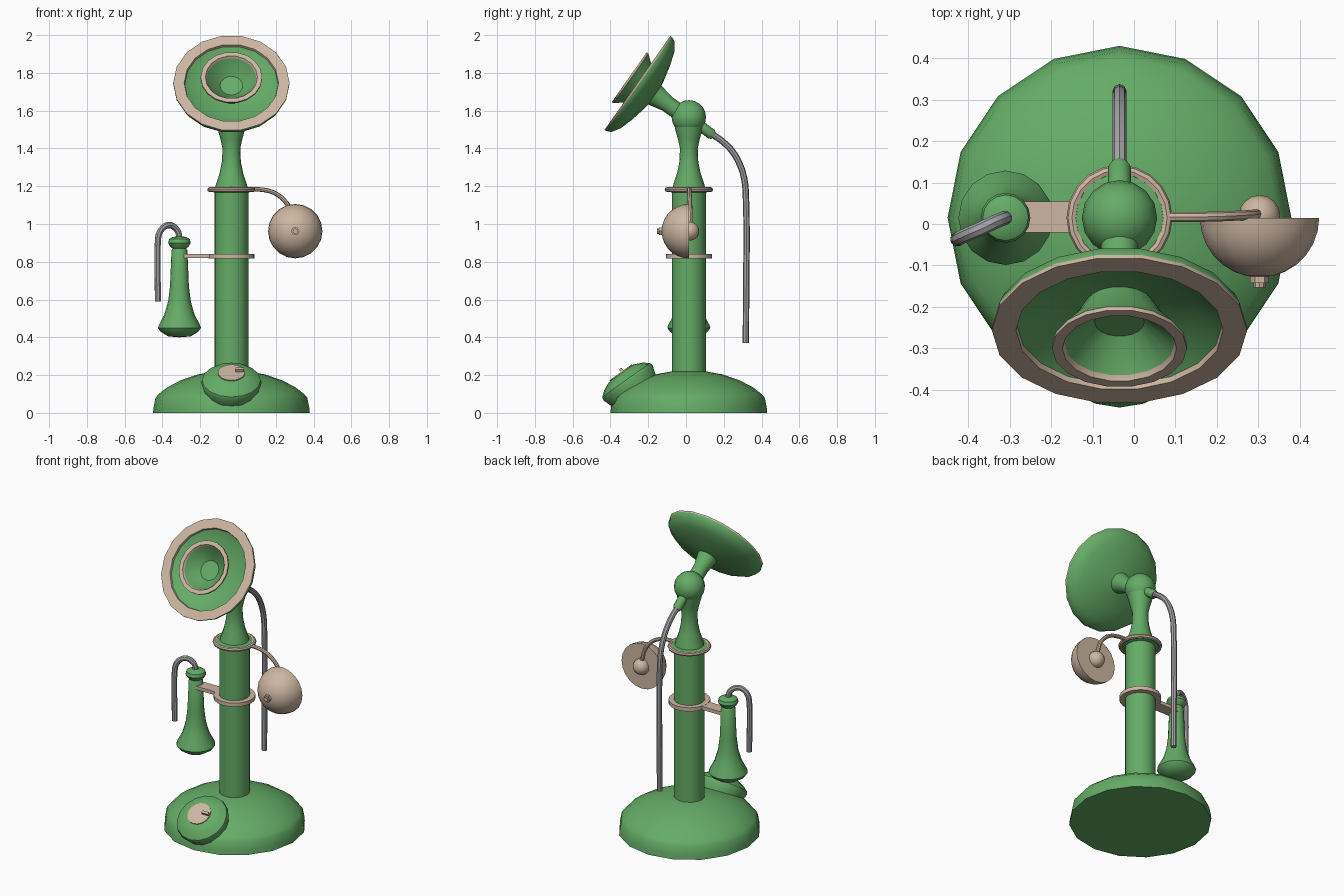
import bpy, bmesh, math
from mathutils import Vector

cube = bpy.data.objects.get("Cube")
if cube:
    bpy.data.objects.remove(cube, do_unlink=True)


def material(name, rgb):
    m = bpy.data.materials.new(name)
    m.use_nodes = True
    col = (*rgb, 1.0)
    m.diffuse_color = col
    bsdf = next(n for n in m.node_tree.nodes if n.type == 'BSDF_PRINCIPLED')
    bsdf.inputs["Base Color"].default_value = col
    return m


green = material("green_enamel", (0.13, 0.41, 0.135))
tan = material("tan_metal", (0.61, 0.47, 0.36))
grey = material("grey_cord", (0.37, 0.36, 0.38))

CX, CY = -0.035, 0.015  # axis of the stand


def finish(obj, mats):
    for m in mats:
        obj.data.materials.append(m)
    bpy.ops.object.select_all(action='DESELECT')
    obj.select_set(True)
    bpy.context.view_layer.objects.active = obj
    bpy.ops.object.shade_smooth_by_angle(angle=math.radians(35))
    return obj


def lathe(name, profile, origin, mats, axis=(0, 0, 1), sides=16, closed=False, trim=()):
    """Spin (radius, height) points about an axis; trim lists bands in the second colour."""
    bm = bmesh.new()
    rot = Vector((0, 0, 1)).rotation_difference(Vector(axis).normalized())
    rings = []
    for r, h in profile:
        n = sides if r > 0 else 1
        rings.append([bm.verts.new(Vector(origin) + rot @ Vector(
            (r * math.cos(math.tau * i / sides), r * math.sin(math.tau * i / sides), h)))
            for i in range(n)])
    pairs = list(zip(rings, rings[1:]))
    if closed:
        pairs.append((rings[-1], rings[0]))
    else:
        for ring in (rings[0], rings[-1]):
            if len(ring) > 1:
                bm.faces.new(ring)
    for band, (a, b) in enumerate(pairs):
        for i in range(sides):
            j = (i + 1) % sides
            corners = [a[i % len(a)], a[j % len(a)], b[j % len(b)], b[i % len(b)]]
            face = bm.faces.new(list(dict.fromkeys(corners)))
            face.material_index = int(band in trim)
    bmesh.ops.recalc_face_normals(bm, faces=bm.faces[:])
    mesh = bpy.data.meshes.new(name)
    bm.to_mesh(mesh)
    bm.free()
    obj = bpy.data.objects.new(name, mesh)
    bpy.context.collection.objects.link(obj)
    return finish(obj, mats)


def tube(name, points, radius, mat):
    """Round tube along a smooth path."""
    cu = bpy.data.curves.new(name, 'CURVE')
    cu.dimensions = '3D'
    cu.bevel_depth = radius
    cu.bevel_resolution = 2
    cu.resolution_u = 5
    cu.use_fill_caps = True
    sp = cu.splines.new('BEZIER')
    sp.bezier_points.add(len(points) - 1)
    for bp, p in zip(sp.bezier_points, points):
        bp.co = p
        bp.handle_left_type = bp.handle_right_type = 'AUTO'
    obj = bpy.data.objects.new(name, cu)
    bpy.context.collection.objects.link(obj)
    bpy.ops.object.select_all(action='DESELECT')
    obj.select_set(True)
    bpy.context.view_layer.objects.active = obj
    bpy.ops.object.convert(target='MESH')
    return finish(bpy.context.object, [mat])


def box(name, center, size, mat, tilt=0):
    bpy.ops.mesh.primitive_cube_add(size=1, location=center, rotation=(tilt, 0, 0))
    obj = bpy.context.object
    obj.name = name
    obj.scale = size
    return finish(obj, [mat])


def ball(name, center, radius, mat):
    bpy.ops.mesh.primitive_uv_sphere_add(segments=16, ring_count=10, radius=radius, location=center)
    bpy.context.object.name = name
    return finish(bpy.context.object, [mat])


# Stand: domed base, column, waisted neck and pivot ball
lathe("base", [(0.415, 0), (0.412, 0.03), (0.402, 0.08), (0.385, 0.10), (0.34, 0.135),
               (0.27, 0.172), (0.18, 0.203), (0.09, 0.22)], (CX, CY, 0), [green])
lathe("column", [(0.09, 0.2), (0.09, 1.18)], (CX, CY, 0), [green])
lathe("column_collar", [(0.085, 1.165), (0.108, 1.172), (0.108, 1.19), (0.085, 1.195)],
      (CX, CY, 0), [green])
lathe("neck", [(0.088, 1.18), (0.082, 1.21), (0.062, 1.27), (0.05, 1.33), (0.047, 1.4),
               (0.058, 1.45), (0.072, 1.5), (0.08, 1.54)], (CX, CY, 0), [green])
ball("pivot_ball", (CX, CY, 1.565), 0.091, green)

# Tan clamps around the column
bpy.ops.mesh.primitive_torus_add(major_segments=20, minor_segments=8, major_radius=0.115,
                                 minor_radius=0.013, location=(CX, CY, 1.182))
bpy.context.object.name = "bell_clamp"
finish(bpy.context.object, [tan])
lathe("receiver_clamp", [(0.122, 0.818), (0.122, 0.842), (0.088, 0.842), (0.088, 0.818)],
      (CX, CY, 0), [tan], sides=20, closed=True)
box("receiver_bracket", (-0.225, 0.017, 0.83), (0.17, 0.075, 0.022), tan)

# Tilted mouthpiece: stem, dished back, tan rims and inner horn
lathe("mouthpiece", [(0, -0.30), (0.045, -0.30), (0.045, -0.19), (0.062, -0.112), (0.1, -0.106),
                     (0.18, -0.088), (0.25, -0.066), (0.297, -0.036), (0.308, -0.01),
                     (0.308, 0), (0.25, 0), (0.247, -0.014), (0.19, -0.05), (0.085, -0.07),
                     (0.116, -0.014), (0.163, 0.042), (0.163, 0.053), (0.138, 0.053),
                     (0.132, 0.04), (0.06, -0.025), (0, -0.025)],
      (CX, -0.257, 1.747), [green, tan], axis=(0, -0.819, 0.574), sides=18,
      trim=(8, 9, 10, 15, 16, 17))

# Receiver hanging from the bracket
lathe("receiver", [(0, 0.4), (0.06, 0.405), (0.1, 0.43), (0.114, 0.45), (0.108, 0.467),
                   (0.08, 0.52), (0.06, 0.59), (0.05, 0.67), (0.042, 0.86), (0.036, 0.87),
                   (0.05, 0.882), (0.06, 0.9), (0.055, 0.92), (0.035, 0.932), (0, 0.934)],
      (-0.31, 0.015, 0), [green])
tube("receiver_cord", [(-0.31, 0.015, 0.92), (-0.318, 0.012, 0.96), (-0.342, 0.002, 0.987),
                       (-0.367, -0.01, 0.994), (-0.395, -0.022, 0.982), (-0.417, -0.032, 0.95),
                       (-0.424, -0.036, 0.91), (-0.424, -0.036, 0.59)], 0.017, grey)

# Line cord leaving the back of the pivot
lathe("cord_socket", [(0.028, 0.06), (0.028, 0.15), (0.02, 0.165)],
      (CX, CY, 1.565), [green], axis=(0, 0.8, -0.6), sides=12)
tube("line_cord", [(CX, 0.13, 1.48), (CX, 0.19, 1.44), (CX, 0.245, 1.385), (CX, 0.285, 1.315),
                   (CX, 0.308, 1.24), (CX, 0.317, 1.15), (CX, 0.317, 0.37)], 0.017, grey)

# Bell: half-dome, nut, rear knob and curved arm
BX, BZ, BR = 0.303, 0.962, 0.144
dome = [(BR * math.cos(a), BR * math.sin(a)) for a in (math.pi / 2 * i / 7 for i in range(7))]
lathe("bell", dome + [(0, BR)], (BX, CY, BZ), [tan], axis=(0, -1, 0), sides=20)
lathe("bell_nut", [(0.023, 0.14), (0.023, 0.157)], (BX, CY, BZ), [tan], axis=(0, -1, 0), sides=6)
lathe("bell_bolt", [(0.014, 0.15), (0.014, 0.168)], (BX, CY, BZ), [tan], axis=(0, -1, 0), sides=8)
ball("bell_knob", (BX, 0.02, BZ), 0.05, tan)
tube("bell_arm", [(0.085, 0.017, 1.184), (0.14, 0.017, 1.18), (0.195, 0.018, 1.163),
                  (0.245, 0.02, 1.125), (0.28, 0.022, 1.07), (0.297, 0.024, 1.0),
                  (BX, 0.025, 0.96)], 0.012, tan)

# Dial on the front of the base
dial_axis = Vector((0, -0.58, 0.81)).normalized()
dial_center = Vector((CX, -0.345, 0.213))
lathe("dial", [(0.14, -0.125), (0.16, -0.066), (0.155, -0.048), (0.125, -0.024), (0.08, -0.004),
               (0, -0.004)], dial_center, [green], axis=dial_axis)
lathe("dial_plate", [(0.072, -0.006), (0.072, 0.002)], dial_center, [tan], axis=dial_axis)
box("dial_finger_stop", dial_center + dial_axis * 0.008 + Vector((0.045, 0.008, 0.006)),
    (0.045, 0.016, 0.022), tan, tilt=math.radians(35.6))
